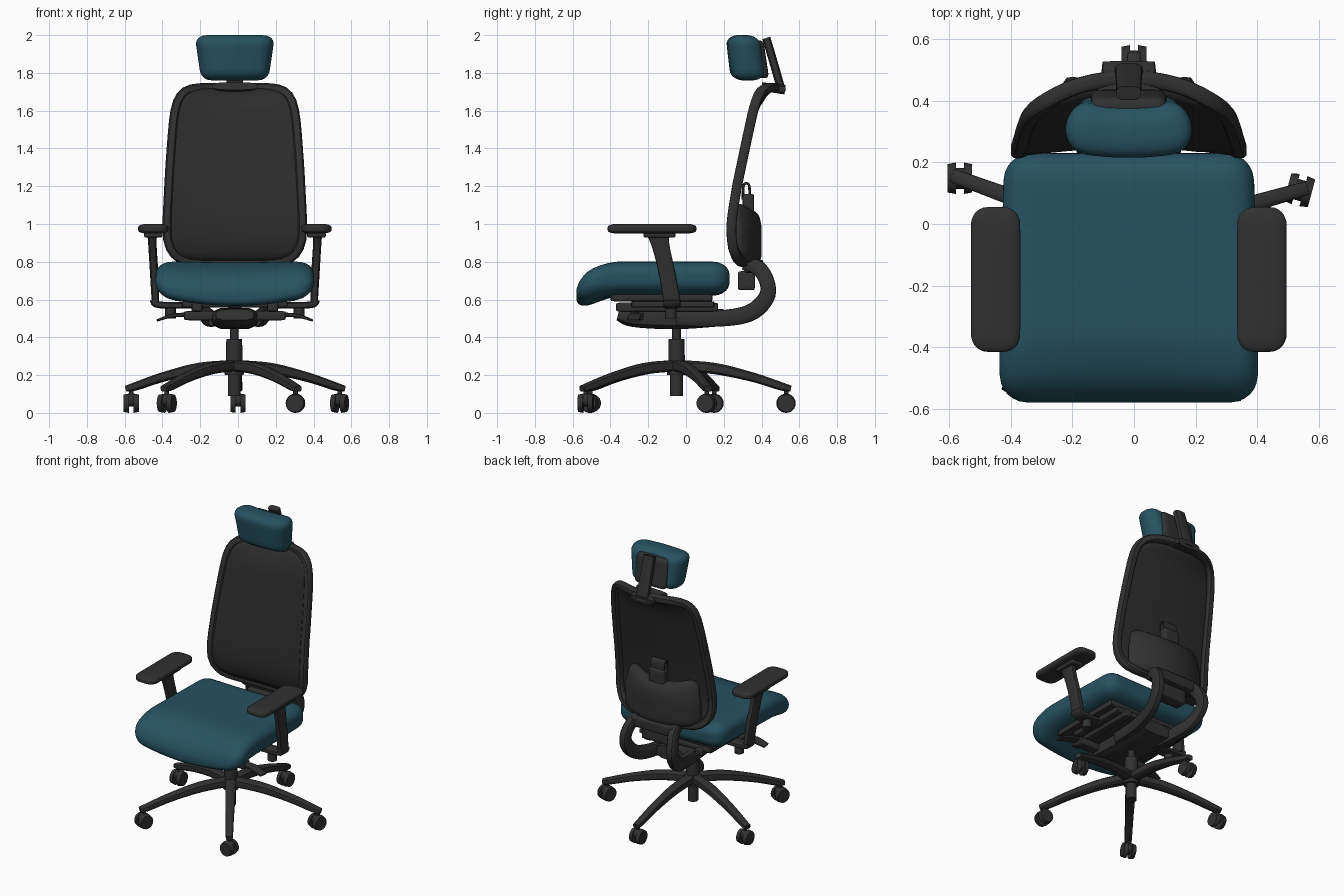
import bpy, bmesh, math
from mathutils import Vector, Matrix

cube = bpy.data.objects.get("Cube")
if cube:
    bpy.data.objects.remove(cube, do_unlink=True)

CX = -0.017  # symmetry plane of the chair


def material(name, rgb, rough):
    m = bpy.data.materials.new(name)
    m.use_nodes = True
    m.diffuse_color = (*rgb, 1)
    bsdf = m.node_tree.nodes["Principled BSDF"]
    bsdf.inputs["Base Color"].default_value = (*rgb, 1)
    bsdf.inputs["Roughness"].default_value = rough
    return m


TEAL = material("teal fabric", (0.019, 0.085, 0.115), 0.8)
PLASTIC = material("dark grey plastic", (0.03, 0.03, 0.03), 0.6)
MESH = material("charcoal mesh", (0.025, 0.025, 0.025), 0.8)


def finish(name, bm, mat, angle=40):
    bmesh.ops.recalc_face_normals(bm, faces=bm.faces)
    me = bpy.data.meshes.new(name)
    bm.to_mesh(me)
    bm.free()
    me.materials.append(mat)
    me.polygons.foreach_set("use_smooth", [True] * len(me.polygons))
    me.set_sharp_from_angle(angle=math.radians(angle))
    ob = bpy.data.objects.new(name, me)
    bpy.context.collection.objects.link(ob)
    return ob


def pad(name, center, half, radii, mat, bend=None, cuts=14):
    """Box with elliptical rounded edges, optionally bent by a function."""
    bm = bmesh.new()
    bmesh.ops.create_cube(bm, size=2)
    bmesh.ops.subdivide_edges(bm, edges=bm.edges, cuts=cuts, use_grid_fill=True)
    for v in bm.verts:
        out, inner, d = Vector(center), Vector(), Vector()
        for i in range(3):
            p = math.sin(v.co[i] * math.pi / 2) * half[i]
            lim = half[i] - radii[i]
            inner[i] = max(-lim, min(lim, p))
            d[i] = (p - inner[i]) / radii[i]
        if d.length > 0:
            d.normalize()
        local = Vector([inner[i] + d[i] * radii[i] for i in range(3)])
        v.co = out + (bend(local) if bend else local)
    return finish(name, bm, mat)


def box(name, center, half, r=0.012, mat=PLASTIC):
    return pad(name, center, half, (r, r, r), mat, cuts=6)


def spline(pts, closed, steps):
    """Catmull-Rom through tuples of any length."""
    n, out = len(pts), []
    get = lambda i: Vector(pts[i % n] if closed else pts[max(0, min(n - 1, i))])
    for i in range(n if closed else n - 1):
        a, b, c, d = (get(i + k) for k in (-1, 0, 1, 2))
        for s in range(steps):
            t = s / steps
            out.append(b + (c - a) * (t / 2) + (2 * a - 5 * b + 4 * c - d) * (t * t / 2)
                       + (3 * b - a - 3 * c + d) * (t ** 3 / 2))
    return out if closed else out + [get(n - 1)]


def sweep(name, pts, ref, mat=PLASTIC, closed=False, steps=5, sides=16, power=4):
    """Rounded-rectangle bar along (x, y, z, half along ref, half across)."""
    bm, rings = bmesh.new(), []
    path = spline(pts, closed, steps)
    n = len(path)
    for i, p in enumerate(path):
        nxt = path[(i + 1) % n] if closed else path[min(i + 1, n - 1)]
        prv = path[i - 1] if closed else path[max(i - 1, 0)]
        t = (Vector(nxt[:3]) - Vector(prv[:3])).normalized()
        s = Vector(ref) - t * t.dot(Vector(ref))
        s.normalize()
        u = t.cross(s)
        ring = []
        for k in range(sides):
            c, q = (f(2 * math.pi * (k + 0.5) / sides) for f in (math.cos, math.sin))
            g = (abs(c) ** power + abs(q) ** power) ** (-1 / power)
            ring.append(bm.verts.new(Vector(p[:3]) + s * (c * g * p[3]) + u * (q * g * p[4])))
        rings.append(ring)
    for i in range(n if closed else n - 1):
        a, b = rings[i], rings[(i + 1) % n]
        for k in range(sides):
            j = (k + 1) % sides
            bm.faces.new((a[k], a[j], b[j], b[k]))
    if not closed:
        bm.faces.new(rings[0])
        bm.faces.new(rings[-1])
    return finish(name, bm, mat)


def rod(name, a, b, r, r2=None, segs=24):
    a, b = Vector(a), Vector(b)
    bm = bmesh.new()
    rot = (b - a).to_track_quat("Z", "Y").to_matrix().to_4x4()
    bmesh.ops.create_cone(bm, cap_ends=True, segments=segs, radius1=r, radius2=r2 or r,
                          depth=(b - a).length, matrix=Matrix.Translation((a + b) / 2) @ rot)
    return finish(name, bm, PLASTIC)


def lerp(table, z):
    for (z0, a), (z1, b) in zip(table, table[1:]):
        if z <= z1:
            return a + (b - a) * max(0, (z - z0) / (z1 - z0))
    return table[-1][1]


# Five-star base with castors
hub = Vector((-0.02, -0.05, 0))
yaws = (0, 0, -20, 85, -15)
for i in range(5):
    ang = math.radians(88 + 72 * i)
    d = Vector((math.cos(ang), math.sin(ang), 0))
    leg = [(0.0, 0.25, 0.035, 0.03), (0.2, 0.235, 0.032, 0.03), (0.4, 0.19, 0.027, 0.025),
           (0.55, 0.142, 0.024, 0.022), (0.605, 0.128, 0.022, 0.016)]
    sweep(f"base_leg_{i}", [(*(hub + d * r + Vector((0, 0, z))), w, h) for r, z, w, h in leg],
          (-d.y, d.x, 0))
    c = hub + d * 0.58 + Vector((0, 0, 0.051))
    axle = Vector((math.cos(math.radians(yaws[i])), math.sin(math.radians(yaws[i])), 0))
    for s in (-1, 1):
        rod(f"castor_wheel_{i}_{s}", c + axle * s * 0.013, c + axle * s * 0.04, 0.051, 0.046)
    rod(f"castor_body_{i}", c - axle * 0.016 + Vector((0, 0, 0.016)),
        c + axle * 0.016 + Vector((0, 0, 0.016)), 0.034)
    rod(f"castor_stem_{i}", c, c + Vector((0, 0, 0.085)), 0.012, segs=12)

# Gas column
for name, z0, z1, r, r2 in (("column_foot", 0.09, 0.22, 0.034, 0.034), ("hub", 0.2, 0.275, 0.05, 0.055),
                            ("column_sleeve", 0.27, 0.39, 0.044, 0.042), ("piston", 0.38, 0.47, 0.023, 0.023)):
    rod(name, hub + Vector((0, 0, z0)), hub + Vector((0, 0, z1)), r, r2)

# Tilt mechanism, levers and seat carrier
sweep("mechanism_body", [(CX, -0.36, 0.52, 0.10, 0.03), (CX, -0.28, 0.505, 0.12, 0.05),
                         (CX, -0.05, 0.5, 0.12, 0.057), (CX, 0.2, 0.505, 0.11, 0.045)], (1, 0, 0))
box("cross_bar", (CX, -0.26, 0.515), (0.27, 0.035, 0.025))
box("seat_carrier", (CX, -0.07, 0.575), (0.28, 0.22, 0.018))
box("seat_shell", (CX, -0.13, 0.612), (0.32, 0.27, 0.022))
for s in (-1, 1):
    sweep(f"lever_{s}", [(CX + s * 0.24, -0.26, 0.52, 0.02, 0.012), (CX + s * 0.33, -0.27, 0.515, 0.035, 0.01),
                         (CX + s * 0.41, -0.28, 0.49, 0.03, 0.006)], (0, 1, 0))
    box(f"seat_rail_{s}", (CX + s * 0.2, -0.1, 0.56), (0.03, 0.27, 0.025))
    # Curved bar carrying the backrest
    sweep(f"back_support_{s}", [(CX + s * x, y, z, 0.03, h) for x, y, z, h in (
        (0.11, -0.05, 0.5, 0.04), (0.13, 0.18, 0.5, 0.043), (0.16, 0.34, 0.53, 0.045),
        (0.18, 0.425, 0.61, 0.043), (0.18, 0.43, 0.69, 0.04), (0.16, 0.385, 0.765, 0.04),
        (0.14, 0.31, 0.79, 0.035))], (1, 0, 0))
box("back_bridge", (CX, 0.36, 0.775), (0.16, 0.05, 0.035))
box("back_bridge_block", (CX, 0.32, 0.7), (0.11, 0.045, 0.05))


# Seat cushion with a drooping front edge
def seat_bend(p):
    x, y, z = p
    front = max(0, (-0.18 - y) / 0.225)
    wide = 1 + 0.035 * min(1, max(0, (0.4 - y) / 0.6))
    sag = 0.05 * front * (1 - (x / 0.41) ** 2) + 0.012 * (1 - (x / 0.41) ** 2)
    low = 0.035 if z < 0 else 0.075
    return Vector((x * wide, y, z - low * front ** 2 - sag * (1 if z < 0 else 0.6)))


pad("seat_cushion", (CX, -0.175, 0.718), (0.405, 0.405, 0.086), (0.09, 0.09, 0.07), TEAL, seat_bend, 22)

# Armrests
for s in (-1, 1):
    side = "left" if s > 0 else "right"
    X = lambda v: CX + s * v
    pad(f"armrest_pad_{side}", (X(0.432), -0.18, 0.975), (0.08, 0.235, 0.026), (0.055, 0.055, 0.018), PLASTIC)
    box(f"armrest_mount_{side}", (X(0.432), -0.14, 0.942), (0.05, 0.085, 0.014))
    sweep(f"armrest_post_{side}", [(X(0.437), -0.145, 0.95, 0.026, 0.065), (X(0.436), -0.135, 0.89, 0.022, 0.047),
                                   (X(0.427), -0.1, 0.74, 0.022, 0.043), (X(0.42), -0.075, 0.59, 0.02, 0.045)],
          (1, 0, 0))
    sweep(f"armrest_bracket_{side}", [(X(0.43), -0.075, 0.6, 0.045, 0.02), (X(0.4), -0.075, 0.572, 0.045, 0.018),
                                      (X(0.2), -0.075, 0.57, 0.045, 0.016)], (0, 1, 0))
    rod(f"armrest_knob_{side}", (X(0.34), -0.08, 0.56), (X(0.34), -0.08, 0.5), 0.03)

# Backrest surface: outline ring and depth by height
DEPTH = [(0.78, 0.29), (0.82, 0.265), (0.88, 0.245), (0.96, 0.238), (1.05, 0.245), (1.2, 0.27),
         (1.4, 0.312), (1.6, 0.355), (1.7, 0.378), (1.75, 0.395)]
WIDTH = [(0.78, 0.345), (0.9, 0.362), (1.0, 0.36), (1.3, 0.344), (1.6, 0.322), (1.75, 0.31)]


def back_point(u, v, push=0):
    z = 1.26 + 0.463 * v
    top = max(0, (z - 1.55) / 0.17)
    y = lerp(DEPTH, z) + (0.025 + 0.06 * top ** 2) * (1 - u * u) + push
    return Vector((CX + u * lerp(WIDTH, z), y, z))


def outline(count=64, p=7):
    pts = []
    for i in range(count):
        k, t = divmod(i * 4 / count, 1)
        q = Matrix.Rotation(k * math.pi / 2, 2) @ Vector((1, 2 * t - 1))
        pts.append(q / (abs(q.x) ** p + abs(q.y) ** p) ** (1 / p))
    return pts


ring = outline()
sweep("backrest_frame", [(*back_point(*q), 0.026, 0.024) for q in ring], (0, 1, 0), closed=True, steps=1)
bm = bmesh.new()
loops = [[bm.verts.new(back_point(*(q * s / 10), -0.012)) for q in ring] for s in range(10, 0, -1)]
for a, b in zip(loops, loops[1:]):
    for k in range(len(ring)):
        j = (k + 1) % len(ring)
        bm.faces.new((a[k], a[j], b[j], b[k]))
bm.faces.new(loops[-1])
panel = finish("backrest_mesh", bm, MESH)
solid = panel.modifiers.new("thickness", "SOLIDIFY")
solid.thickness, solid.offset = 0.016, 0


# Lumbar support with a dipped upper edge and a pull handle
def lumbar_bend(p):
    x, y, z = p
    f = (x / 0.29) ** 2
    up = max(0, z / 0.17)
    return Vector((x * (1 - 0.12 * up), y * (1 - 0.4 * f) - 0.075 * f - 0.025 * up ** 2,
                   z - 0.05 * up * (1 - f) + 0.03 * f * (z < 0) * (-z / 0.17)))


pad("lumbar_support", (CX, 0.352, 0.955), (0.29, 0.05, 0.17), (0.07, 0.04, 0.06), PLASTIC, lumbar_bend)
box("lumbar_slider", (CX, 0.33, 1.1), (0.06, 0.03, 0.06))
sweep("lumbar_handle", [(CX, y, z, 0.055, 0.007) for y, z in (
    (0.302, 1.13), (0.304, 1.2), (0.32, 1.215), (0.335, 1.2), (0.337, 1.13))], (1, 0, 0))


# Headrest cushion, shell and post
def head_bend(p):
    x, y, z = p
    k = 1 + 0.75 * z - 1.6 * max(0, y)
    return Vector((x * k, y - 0.12 * z + 0.6 * x * x - 0.01, z))


pad("headrest_cushion", (CX, 0.318, 1.88), (0.195, 0.085, 0.12), (0.06, 0.07, 0.05), TEAL, head_bend)
pad("headrest_shell", (CX, 0.393, 1.872), (0.125, 0.032, 0.1), (0.03, 0.02, 0.03), PLASTIC,
    lambda p: Vector((p.x * (1 - 2 * p.y), p.y - 0.15 * p.z, p.z)))
sweep("headrest_post", [(CX, 0.425, 1.985, 0.04, 0.022), (CX, 0.465, 1.85, 0.042, 0.022),
                        (CX, 0.508, 1.7, 0.045, 0.022)], (1, 0, 0))
sweep("headrest_arm", [(CX, 0.4, 1.73, 0.12, 0.02), (CX, 0.46, 1.72, 0.095, 0.024),
                       (CX, 0.525, 1.71, 0.085, 0.024)], (1, 0, 0))
